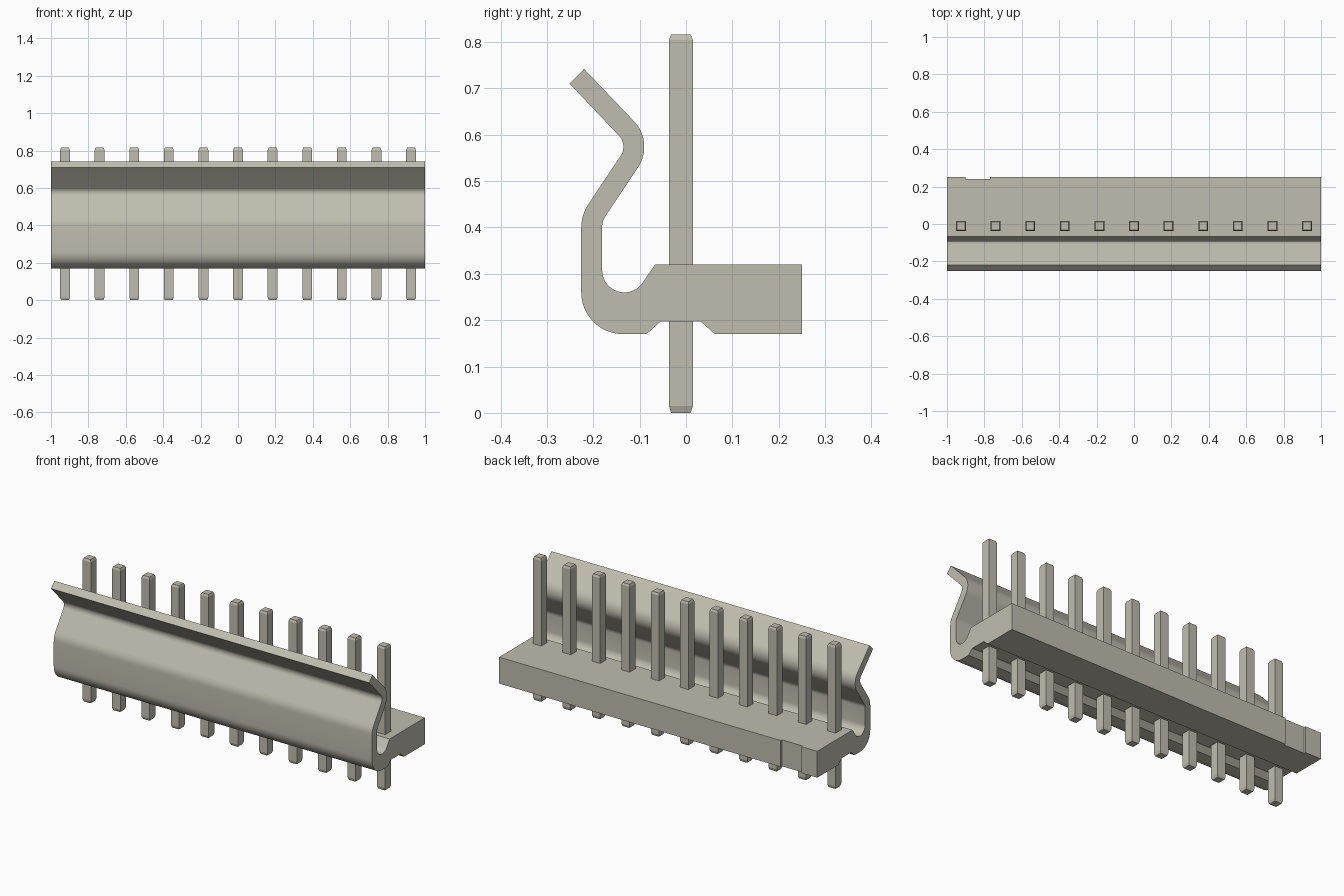
import bpy, bmesh, math

if "Cube" in bpy.data.objects:
    bpy.data.objects.remove(bpy.data.objects["Cube"], do_unlink=True)

mat = bpy.data.materials.new("warm grey")
mat.use_nodes = True
COL = (0.53, 0.51, 0.43, 1)
mat.diffuse_color = COL
mat.node_tree.nodes["Principled BSDF"].inputs["Base Color"].default_value = COL


def make_object(name, bm):
    bmesh.ops.recalc_face_normals(bm, faces=bm.faces)
    mesh = bpy.data.meshes.new(name)
    bm.to_mesh(mesh)
    bm.free()
    mesh.materials.append(mat)
    ob = bpy.data.objects.new(name, mesh)
    bpy.context.collection.objects.link(ob)
    return ob


def arc(cy, cz, r, a0, a1, n=8):
    """Points of an arc in the side plane, angles in degrees."""
    angles = [math.radians(a0 + (a1 - a0) * i / n) for i in range(n + 1)]
    return [(cy + r * math.cos(a), cz + r * math.sin(a)) for a in angles]


def extrude_x(name, profile, x0, x1):
    bm = bmesh.new()
    face = bm.faces.new([bm.verts.new((x0, y, z)) for y, z in profile])
    ext = bmesh.ops.extrude_face_region(bm, geom=[face])
    verts = [g for g in ext["geom"] if isinstance(g, bmesh.types.BMVert)]
    bmesh.ops.translate(bm, verts=verts, vec=(x1 - x0, 0, 0))
    return make_object(name, bm)


# Housing: base block and curved locking wall in one profile
profile = [(0.062, 0.17), (0.25, 0.17), (0.25, 0.32), (-0.067, 0.32)]
profile += arc(-0.133, 0.308, 0.048, -33, -180, 14)     # inside of the trough
profile += arc(-0.136, 0.40, 0.045, 180, 146, 5)        # back of the lower bend
profile += arc(-0.17, 0.574, 0.08, -34, 45, 10)         # back of the latch bulge
profile += [(-0.22, 0.742), (-0.251, 0.71)]             # lip end
profile += arc(-0.17, 0.574, 0.035, 45, -34, 10)        # front of the bulge
profile += arc(-0.136, 0.40, 0.09, 146, 180, 5)         # front of the lower bend
profile += arc(-0.136, 0.26, 0.09, 180, 270, 12)        # bottom front corner
profile += [(-0.085, 0.17), (-0.055, 0.197), (0.032, 0.197)]
housing = extrude_x("housing", profile, -1, 1)

# Shallow marker notch in the back face
cutter = extrude_x("notch_cutter", [(0.24, 0.1), (0.3, 0.1), (0.3, 0.4), (0.24, 0.4)], -0.9, -0.77)
cutter.hide_render = True
mod = housing.modifiers.new("notch", "BOOLEAN")
mod.operation = "DIFFERENCE"
mod.solver = "EXACT"
mod.object = cutter
bpy.ops.object.select_all(action="DESELECT")
bpy.context.view_layer.objects.active = housing
housing.select_set(True)
bpy.ops.object.modifier_apply(modifier=mod.name)
bpy.data.objects.remove(cutter, do_unlink=True)
bpy.ops.object.shade_smooth_by_angle(angle=math.radians(25))

# Square pins with tapered tips: (height, half width) of each ring
RINGS = [(0, 0.021), (0.015, 0.026), (0.804, 0.026), (0.816, 0.021)]
PIN_Y = -0.011


def make_pin(name, x):
    bm = bmesh.new()
    rings = [[bm.verts.new((x + sx * h, PIN_Y + sy * h, z))
              for sx, sy in ((-1, -1), (1, -1), (1, 1), (-1, 1))] for z, h in RINGS]
    for a, b in zip(rings, rings[1:]):
        for i in range(4):
            j = (i + 1) % 4
            bm.faces.new((a[i], a[j], b[j], b[i]))
    bm.faces.new(rings[0])
    bm.faces.new(rings[-1])
    return make_object(name, bm)


for k in range(11):
    make_pin(f"pin_{k + 1}", (k - 5) * 0.185)
